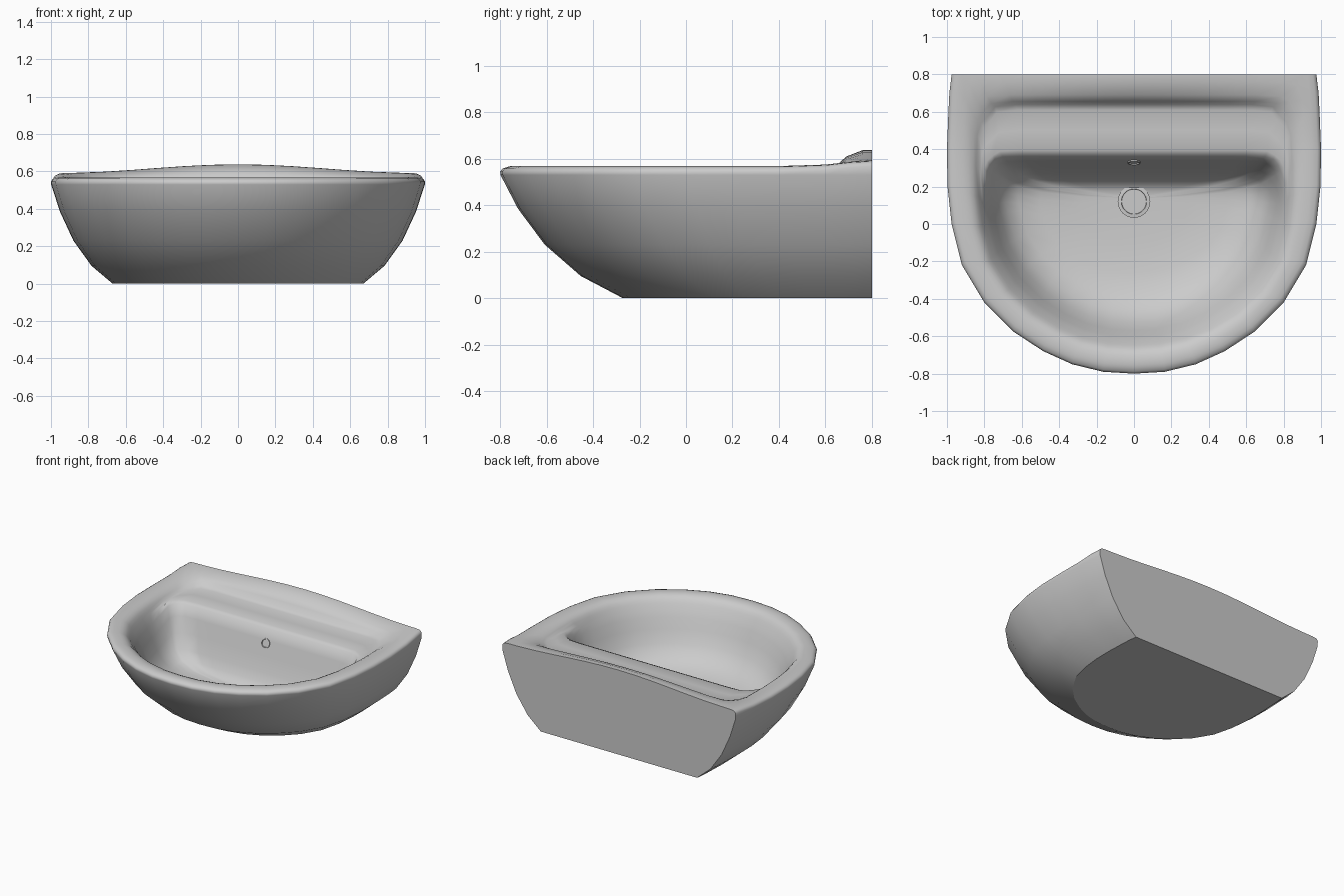
import bpy, bmesh, math
from mathutils import Matrix

if "Cube" in bpy.data.objects:
    bpy.data.objects.remove(bpy.data.objects["Cube"])

# Half of the D-shaped plan, from front centre to back centre
HALF = [(0, -.8), (.165, -.79), (.33, -.75), (.485, -.68), (.645, -.575), (.8, -.42),
        (.92, -.22), (.975, 0), (.997, .2), (1, .4), (.992, .6), (.987, .7), (.975, .8),
        (.9, .8), (.75, .8), (.6, .8), (.45, .8), (.3, .8), (.15, .8), (0, .8)]
CORNER = {11: (.02, .02), 12: (.055, .07), 13: (.02, .015)}


def smooth(a, b, t):
    t = max(0, min(1, (t - a) / (b - a)))
    return t * t * (3 - 2 * t)


def ring(w, yf, yb, k, zf, zb):
    """One plan-shaped loop: half width, front y, back y, corner rounding, front z, back z."""
    # Shortening a loop at the back squeezes only its rear half, so the front walls never overhang
    full = yb + max(0, .64 - yb) * smooth(.3, .8, w) if k else yb
    mid = (yf + full) / 2
    pts = []
    for i, (x, y) in enumerate(HALF):
        cx, cy = CORNER.get(i, (0, 0))
        x, v = (x - cx * k) * w, (y - cy * k + .8) / 1.6
        y = yf + (full - yf) * v if v < .5 else mid + (yb - mid) * (2 * v - 1)
        z = zf + (zb - zf) * smooth(.6, .96, v)
        if zf > .542:  # raised back ledge, highest in the middle
            arch = .023 * (1 + math.cos(math.pi * min(1, abs(x) / .95)))
            z += .024 * smooth(.5, .8, y) + arch * smooth(.58, .75, y)
        pts.append((x, y, z))
    return pts + [(-x, y, z) for x, y, z in pts[-2:0:-1]]


def loft(name, loops, is_sharp):
    """Skin the loops, cap both ends, shade smooth except where is_sharp(edge)."""
    bm = bmesh.new()
    rows = [[bm.verts.new(p) for p in lp] for lp in loops]
    n = len(rows[0])
    for a, b in zip(rows, rows[1:]):
        for i in range(n):
            j = (i + 1) % n
            bm.faces.new((a[i], a[j], b[j], b[i]))
    bm.faces.new(rows[0])
    bm.faces.new(rows[-1])
    bmesh.ops.recalc_face_normals(bm, faces=bm.faces)
    for f in bm.faces:
        f.smooth = True
    for e in bm.edges:
        e.smooth = not is_sharp(e)
    me = bpy.data.meshes.new(name)
    bm.to_mesh(me)
    bm.free()
    ob = bpy.data.objects.new(name, me)
    bpy.context.collection.objects.link(ob)
    return ob


def flat_border(e):
    """Edges around the flat wall side and the flat underside."""
    def kind(f):
        vs = f.verts
        return (all(v.co.y > .7999 for v in vs), all(v.co.z < 1e-4 for v in vs))
    return kind(e.link_faces[0]) != kind(e.link_faces[1])


# Basin: outer shell, rim, tap shelf and bowl as one continuous loft
outer = [(.67, 0), (.783, .095), (.88, .23), (.952, .385), (.999, .53), (1, .545), (.993, .558), (.98, .565)]
loops = [ring(s, .8 - 1.6 * s, .8, 0, z, z) for s, z in outer]
inner = [
    (.95, -.755, .8, 0, .568, .568),
    (.915, -.73, .76, .3, .568, .568),
    (.885, -.705, .69, .6, .564, .56),
    (.862, -.682, .655, .8, .555, .547),
    (.845, -.665, .638, 1, .54, .537),
    (.832, -.65, .61, 1, .52, .526),
    (.82, -.637, .50, 1, .498, .524),
    (.808, -.623, .395, .8, .475, .522),
    (.79, -.602, .365, .6, .435, .508),
    (.765, -.57, .338, .7, .36, .43),
    (.73, -.525, .305, .9, .27, .325),
    (.69, -.465, .268, 1.2, .20, .22),
    (.62, -.38, .238, 1.6, .15, .16),
    (.50, -.26, .21, 1.8, .122, .125),
    (.28, -.09, .18, 2, .108, .108),
    (.08, .06, .15, 2, .104, .104)]
loops += [ring(*r) for r in inner]
loft("basin", loops, flat_border)


def turned(profile, n=32):
    return [[(r * math.cos(2 * math.pi * i / n), r * math.sin(2 * math.pi * i / n), z)
             for i in range(n)] for r, z in profile]


def creased(e):
    return e.calc_face_angle(0) > math.radians(30)


# Drain flange with a sunk plug
drain = loft("drain", turned([(.087, -.02), (.087, .008), (.068, .01), (.066, .004)]), creased)
drain.location = (0, .12, .107)

# Overflow opening, lying against the sloping back wall of the bowl
overflow = loft("overflow", turned([(.035, -.02), (.035, .004), (.029, .005), (.027, -.002)], 20), creased)
overflow.matrix_world = Matrix.Translation((0, .329, .41)) @ Matrix.Rotation(math.radians(73), 4, 'X')
